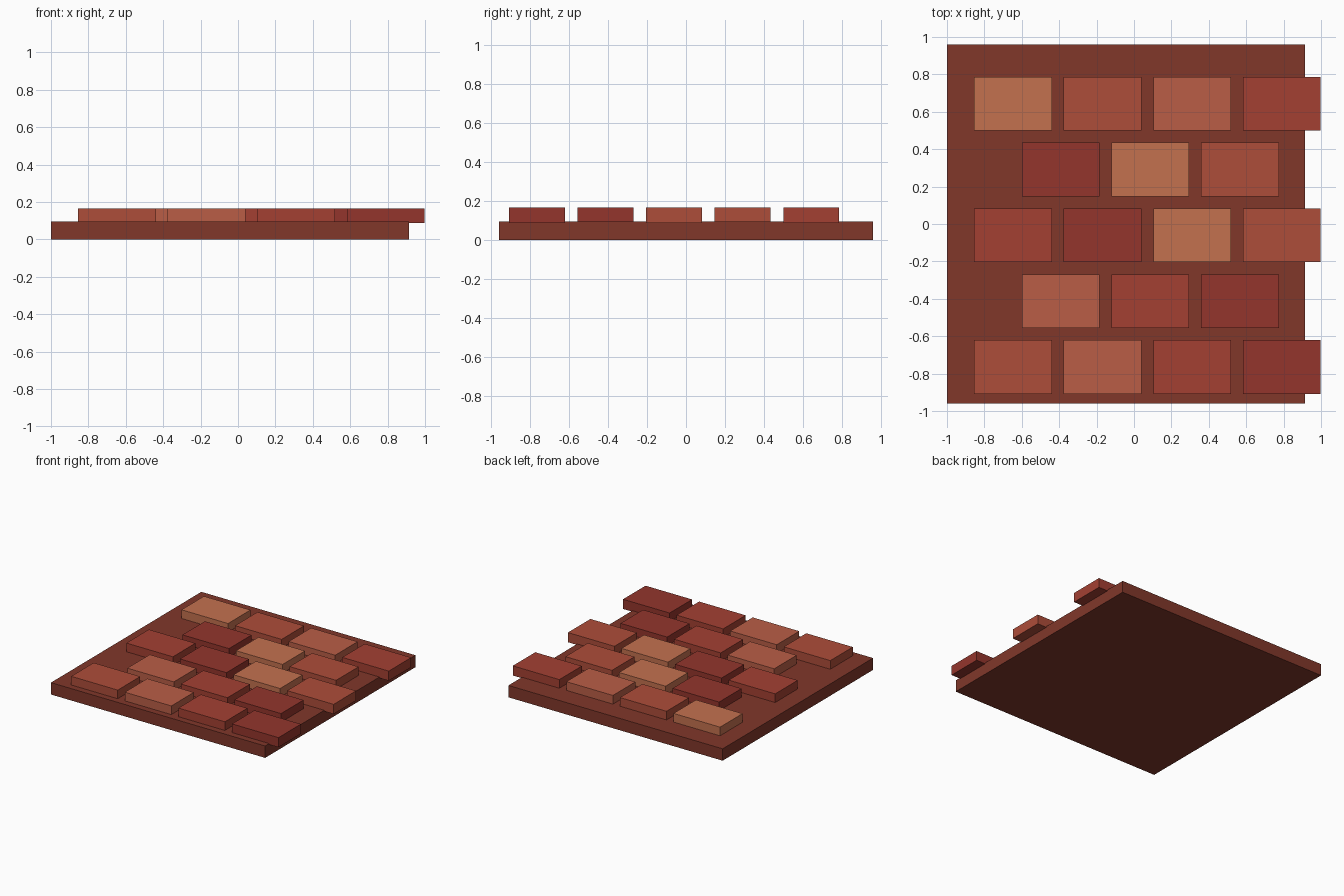
import bpy

if "Cube" in bpy.data.objects:
    bpy.data.objects.remove(bpy.data.objects["Cube"])


def material(name, rgb):
    mat = bpy.data.materials.new(name)
    # 8-bit display colour to linear
    mat.diffuse_color = [(c / 255) ** 2.2 for c in rgb] + [1]
    mat.use_nodes = True
    mat.node_tree.nodes["Principled BSDF"].inputs["Base Color"].default_value = mat.diffuse_color
    return mat


def box(name, centre, size, mat):
    bpy.ops.mesh.primitive_cube_add(size=1, location=centre)
    obj = bpy.context.object
    obj.name = name
    obj.scale = size
    bpy.ops.object.transform_apply(location=False, rotation=False, scale=True)
    obj.data.materials.append(mat)


# Mortar slab
box("base_slab", (-0.0425, 0, 0.048), (1.915, 1.92, 0.096),
    material("mortar", (128, 58, 46)))

# Brick colours, stepping diagonally across the rows
colours = [
    material("brick_orange", (172, 78, 60)),
    material("brick_salmon", (184, 94, 72)),
    material("brick_red", (162, 66, 54)),
    material("brick_dark", (146, 56, 48)),
    material("brick_tan", (194, 112, 80)),
]

# Raised bricks: rows of four and offset rows of three
PITCH_X, PITCH_Y = 0.479, 0.352
for row in range(5):
    offset = row % 2 == 1
    start = -0.392 if offset else -0.647
    for col in range(3 if offset else 4):
        box(f"brick_{row + 1}_{col + 1}",
            (start + col * PITCH_X, -0.765 + row * PITCH_Y, 0.127),
            (0.416, 0.287, 0.078),
            colours[(row + col) % 5])
